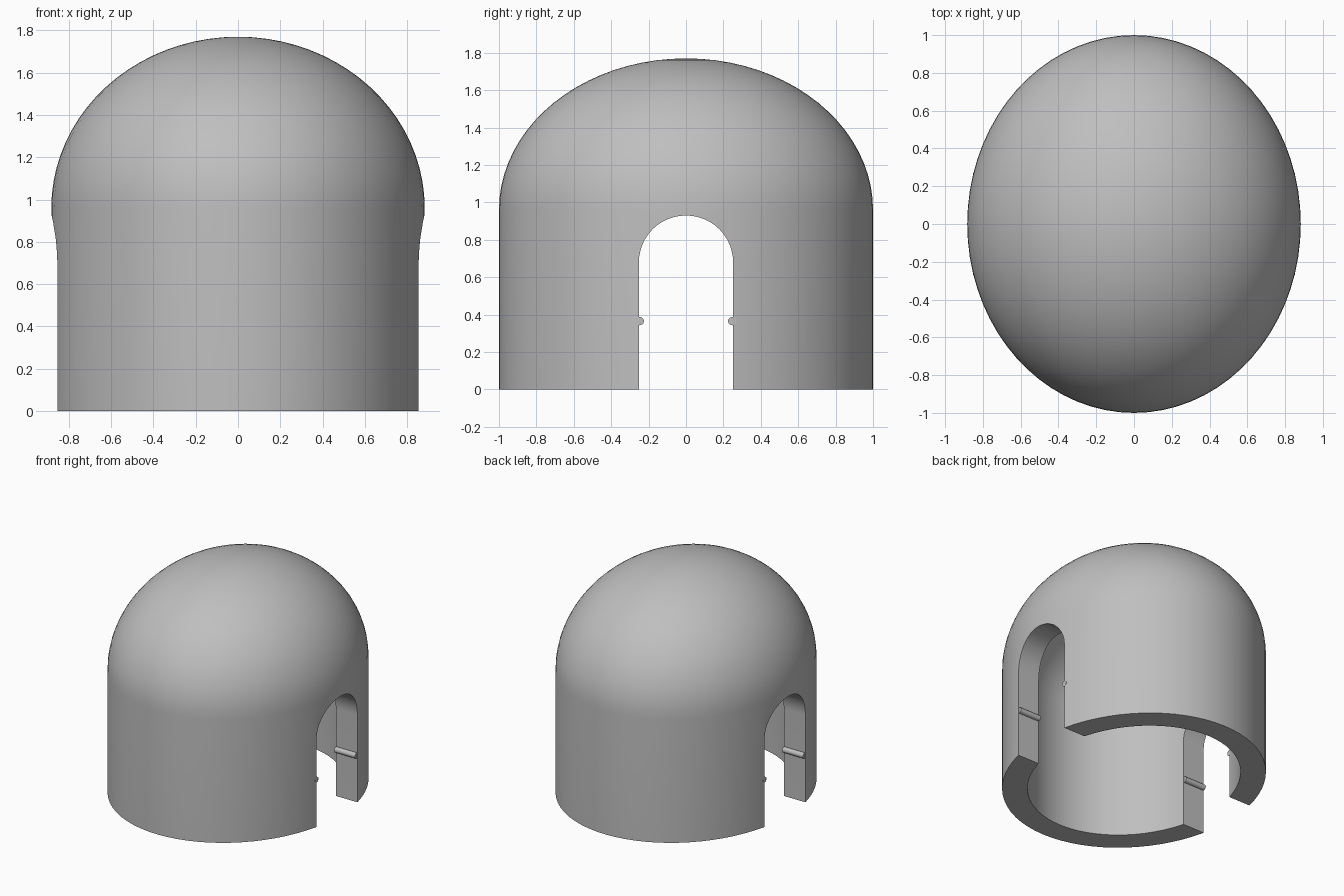
import bpy, bmesh, math

if "Cube" in bpy.data.objects:
    bpy.data.objects.remove(bpy.data.objects["Cube"])

SEG = 72
A, B = 0.883, 1.0      # outer half-widths
T = 0.18               # wall thickness
SPRING, TOP = 0.96, 1.77
SLOT, ARCH = 0.252, 0.68

grey = bpy.data.materials.new("plain grey")
grey.diffuse_color = (0.52, 0.52, 0.52, 1)
grey.use_nodes = True
grey.node_tree.nodes["Principled BSDF"].inputs["Base Color"].default_value = grey.diffuse_color


def new_object(name, bm):
    bmesh.ops.recalc_face_normals(bm, faces=bm.faces)
    me = bpy.data.meshes.new(name)
    bm.to_mesh(me)
    bm.free()
    ob = bpy.data.objects.new(name, me)
    bpy.context.collection.objects.link(ob)
    me.materials.append(grey)
    return ob


def smooth(ob):
    bpy.ops.object.select_all(action='DESELECT')
    bpy.context.view_layer.objects.active = ob
    ob.select_set(True)
    bpy.ops.object.shade_smooth_by_angle(angle=math.radians(30))


# Domed shell: straight elliptical wall and half-ellipsoid roof, outside and inside
def skin(bm, a, b, h, steps=20):
    rings = []
    levels = [(1, 0)] + [(math.cos(i * math.pi / 2 / steps),
                          SPRING + h * math.sin(i * math.pi / 2 / steps))
                         for i in range(steps)]
    for r, z in levels:
        rings.append([bm.verts.new((a * r * math.cos(2 * math.pi * k / SEG),
                                    b * r * math.sin(2 * math.pi * k / SEG), z))
                      for k in range(SEG)])
    for lo, hi in zip(rings, rings[1:]):
        for k in range(SEG):
            n = (k + 1) % SEG
            bm.faces.new((lo[k], lo[n], hi[n], hi[k]))
    tip = bm.verts.new((0, 0, SPRING + h))
    for k in range(SEG):
        bm.faces.new((rings[-1][k], rings[-1][(k + 1) % SEG], tip))
    return rings[0]


bm = bmesh.new()
outer = skin(bm, A, B, TOP - SPRING)
inner = skin(bm, A - T, B - T, TOP - SPRING - T)
for k in range(SEG):
    n = (k + 1) % SEG
    bm.faces.new((outer[k], outer[n], inner[n], inner[k]))
shell = new_object("domed_shell", bm)

# Arched opening cut through both sides
bm = bmesh.new()
outline = [(-SLOT, -0.2), (SLOT, -0.2)]
outline += [(SLOT * math.cos(i * math.pi / 24), ARCH + 0.25 * math.sin(i * math.pi / 24))
            for i in range(25)]
face = bm.faces.new([bm.verts.new((-1.2, y, z)) for y, z in outline])
ext = bmesh.ops.extrude_face_region(bm, geom=[face])
bmesh.ops.translate(bm, vec=(2.4, 0, 0),
                    verts=[v for v in ext["geom"] if isinstance(v, bmesh.types.BMVert)])
cutter = new_object("opening_cutter", bm)

mod = shell.modifiers.new("opening", 'BOOLEAN')
mod.operation, mod.solver, mod.object = 'DIFFERENCE', 'EXACT', cutter
bpy.context.view_layer.objects.active = shell
bpy.ops.object.modifier_apply(modifier=mod.name)
bpy.data.objects.remove(cutter)
smooth(shell)

# Small round ribs across the jambs of each opening
for sx, side in ((-1, "left"), (1, "right")):
    for sy, end in ((-1, "front"), (1, "back")):
        bpy.ops.mesh.primitive_cylinder_add(
            vertices=20, radius=0.022, depth=0.18,
            location=(sx * 0.762, sy * 0.247, 0.365), rotation=(0, math.pi / 2, 0))
        rib = bpy.context.object
        rib.name = f"jamb_rib_{side}_{end}"
        rib.data.materials.append(grey)
        smooth(rib)
